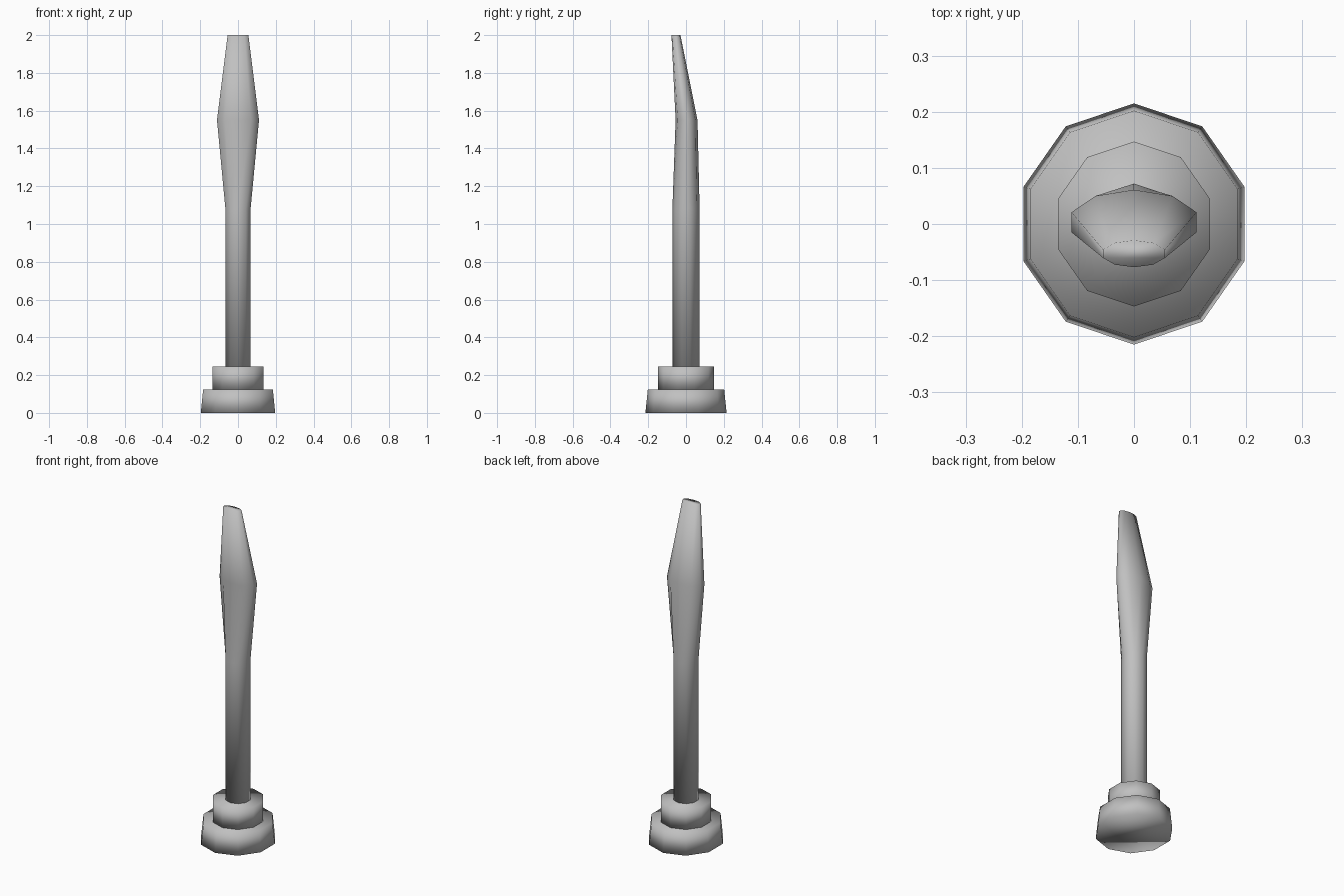
import bpy
import bmesh
from math import sin, cos, pi

SIDES = 10

cube = bpy.data.objects.get("Cube")
if cube:
    bpy.data.objects.remove(cube, do_unlink=True)

grey = bpy.data.materials.new("plain grey")
grey.use_nodes = True
colour = (0.53, 0.53, 0.53, 1)
grey.diffuse_color = colour
grey.node_tree.nodes["Principled BSDF"].inputs["Base Color"].default_value = colour


def loft(name, sections):
    """Closed smooth solid through ten-sided rings: (z, centre y, x radius, y radius)."""
    bm = bmesh.new()
    rings = []
    for z, cy, rx, ry in sections:
        angles = [2 * pi * i / SIDES + pi / 2 for i in range(SIDES)]
        rings.append([bm.verts.new((rx * cos(a), cy + ry * sin(a), z)) for a in angles])
    for low, high in zip(rings, rings[1:]):
        for i in range(SIDES):
            j = (i + 1) % SIDES
            bm.faces.new((low[i], low[j], high[j], high[i]))
    bm.faces.new(rings[0][::-1])
    bm.faces.new(rings[-1])
    for face in bm.faces:
        face.smooth = True
    mesh = bpy.data.meshes.new(name)
    bm.to_mesh(mesh)
    bm.free()
    mesh.materials.append(grey)
    obj = bpy.data.objects.new(name, mesh)
    bpy.context.collection.objects.link(obj)
    return obj


# Tapered foot and the narrower collar standing on it
loft("base", [(0, 0, 0.207, 0.215), (0.125, 0, 0.194, 0.202)])
loft("collar", [(0.125, 0, 0.142, 0.147), (0.245, 0, 0.142, 0.147)])

# Straight shaft flaring into a flattened blade that leans forward at its tip
loft("shaft_and_blade", [
    (0.245, 0, 0.07, 0.072),
    (1.08, 0, 0.07, 0.072),
    (1.55, 0.003, 0.117, 0.058),
    (2, -0.053, 0.058, 0.024),
])
